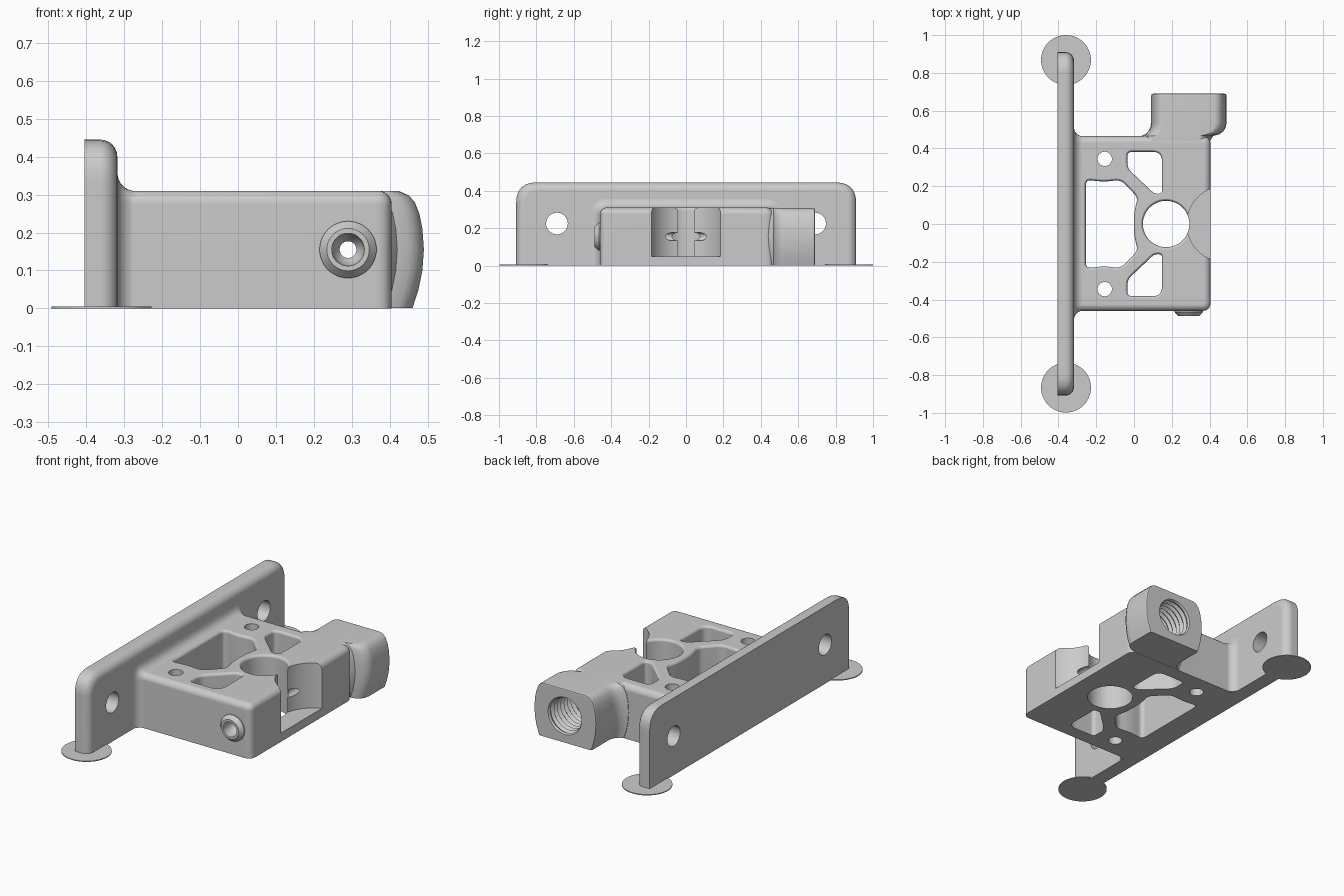
import bpy
import bmesh
from math import sin, cos, pi
from mathutils import Vector

cube = bpy.data.objects.get("Cube")
if cube:
    bpy.data.objects.remove(cube, do_unlink=True)

grey = bpy.data.materials.new("light_grey")
grey.use_nodes = True
COLOUR = (0.6, 0.6, 0.6, 1)
grey.diffuse_color = COLOUR
for node in grey.node_tree.nodes:
    if node.type == 'BSDF_PRINCIPLED':
        node.inputs["Base Color"].default_value = COLOUR


def rounded(corners, steps=6):
    """Closed 2D outline from (u, v, radius) corners."""
    out = []
    for i, (u, v, r) in enumerate(corners):
        p = Vector((u, v))
        if r == 0:
            out.append(p)
            continue
        before = Vector(corners[i - 1][:2]) - p
        after = Vector(corners[(i + 1) % len(corners)][:2]) - p
        a, b = p + before.normalized() * r, p + after.normalized() * r
        for k in range(steps + 1):
            t = k / steps
            out.append(a * (1 - t) ** 2 + p * 2 * t * (1 - t) + b * t * t)
    return out


def grow(outline, d):
    """Move an outline outwards by d."""
    area = sum(p.cross(outline[(i + 1) % len(outline)]) for i, p in enumerate(outline))
    side = 1 if area > 0 else -1
    out = []
    for i, p in enumerate(outline):
        t = (outline[(i + 1) % len(outline)] - outline[i - 1]).normalized()
        out.append(p + Vector((t.y, -t.x)) * d * side)
    return out


def circle(u, v, r, n=48):
    return [Vector((u + r * cos(2 * pi * k / n), v + r * sin(2 * pi * k / n))) for k in range(n)]


def loft(name, axis, stations):
    """Skin 2D outlines placed at positions along an axis."""
    place = {'x': lambda s, p: (s, p.x, p.y),
             'y': lambda s, p: (p.x, s, p.y),
             'z': lambda s, p: (p.x, p.y, s)}[axis]
    bm = bmesh.new()
    rings = [[bm.verts.new(place(s, p)) for p in outline] for s, outline in stations]
    n = len(rings[0])
    for a, b in zip(rings, rings[1:]):
        for i in range(n):
            j = (i + 1) % n
            bm.faces.new((a[i], a[j], b[j], b[i]))
    bm.faces.new(rings[0])
    bm.faces.new(rings[-1])
    bmesh.ops.recalc_face_normals(bm, faces=bm.faces)
    mesh = bpy.data.meshes.new(name)
    bm.to_mesh(mesh)
    bm.free()
    mesh.materials.append(grey)
    obj = bpy.data.objects.new(name, mesh)
    bpy.context.collection.objects.link(obj)
    return obj


def spans(mesh):
    return [max((v.co[i] for v in mesh.vertices), default=0)
            - min((v.co[i] for v in mesh.vertices), default=0) for i in range(3)]


def combine(target, tool, operation='DIFFERENCE'):
    """Apply a boolean, taking the first solver that keeps the part's full extent."""
    mod = target.modifiers.new("join", 'BOOLEAN')
    mod.operation = operation
    mod.object = tool
    before = spans(target.data)
    for solver in ('EXACT', 'MANIFOLD', 'FLOAT'):
        mod.solver = solver
        bpy.context.view_layer.update()
        result = target.evaluated_get(bpy.context.evaluated_depsgraph_get()).data
        if all(b > a - 0.02 for a, b in zip(before, spans(result))):
            bpy.context.view_layer.objects.active = target
            bpy.ops.object.modifier_apply(modifier=mod.name)
            break
    else:
        target.modifiers.remove(mod)
    bpy.data.objects.remove(tool, do_unlink=True)


def quarter(r, end, steps=6):
    """Round-over as (position, inset) pairs finishing at end."""
    return [(end - r + r * sin(k * pi / 2 / steps), r - r * cos(k * pi / 2 / steps))
            for k in range(steps + 1)]


def arch(y0, y1, top, r, bottom=0.0):
    return rounded([(y0, bottom, 0), (y1, bottom, 0), (y1, top, r), (y0, top, r)])


# Mounting plate with rounded outer edge and two screw holes
plate = loft("mounting_plate", 'x',
             [(-0.405, arch(-0.908, 0.91, 0.445, 0.11))]
             + [(x, arch(-0.908 + d, 0.91 - d, 0.445 - d, 0.11 - d * 0.7))
                for x, d in quarter(0.045, -0.318)])
for y in (-0.69, 0.69):
    combine(plate, loft("screw_cutter", 'x', [(x, circle(y, 0.225, 0.058)) for x in (-0.5, -0.2)]))

# Main block with rounded top edges
TOP = 0.31


def block_outline(d):
    x, y0, y1, r = 0.405 - d, -0.46 + d, 0.465 - d, 0.045 - d
    return rounded([(-0.335, y0, 0), (x, y0, r), (x, y1, r), (-0.335, y1, 0)])


body = loft("bracket_body", 'z', [(0, block_outline(0))]
            + [(z, block_outline(d)) for z, d in quarter(0.035, TOP)])

# Fillet where the block meets the plate
fillet = [(-0.345, 0.045), (-0.318, 0.045), (-0.315, 0.03), (-0.308, 0.018),
          (-0.298, 0.008), (-0.285, 0.002), (-0.27, -0.002)]
combine(body, loft("root_fillet", 'x',
                   [(x, arch(-0.46 - g, 0.465 + g, TOP + g, 0.035 + g, 0.001)) for x, g in fillet]),
        'UNION')


# Bulged fitting at the rear, flaring out of the block
def fitting_outline(left, right, drop=0):
    side = [(0.001, 0.03), (0.05, 0.014), (0.1, 0.004), (0.155, 0), (0.21, 0.004),
            (0.25, 0.012), (0.28, 0.024), (0.298, 0.04), (0.309, 0.065)]
    return ([Vector((right - d, min(z, TOP - drop - 0.001))) for z, d in side]
            + [Vector((left + d, min(z, TOP - drop - 0.001))) for z, d in reversed(side)])


flare = [(0.40, 0.03, 0.39, 0), (0.44, 0.03, 0.402, 0), (0.467, 0.04, 0.42, 0),
         (0.475, 0.06, 0.452, 0), (0.49, 0.076, 0.472, 0), (0.51, 0.086, 0.485, 0),
         (0.535, 0.09, 0.49, 0), (0.678, 0.09, 0.49, 0), (0.687, 0.094, 0.486, 0.003),
         (0.69, 0.101, 0.479, 0.008)]
combine(body, loft("rear_fitting", 'y', [(y, fitting_outline(a, b, d)) for y, a, b, d in flare]), 'UNION')

# Conical boss on the front
AX, AZ = 0.29, 0.155
combine(body, loft("front_boss", 'y', [(y, circle(AX, AZ, r)) for y, r in
                                       [(-0.43, 0.075), (-0.466, 0.075), (-0.488, 0.056)]]), 'UNION')


# Windows through the block, softened at the top
def cut_window(outline):
    profile = [(-0.1, 0), (0.295, 0), (0.301, 0.002), (0.307, 0.007), (0.311, 0.014), (0.4, 0.014)]
    combine(body, loft("window_cutter", 'z', [(z, grow(outline, d)) for z, d in profile]))


half = [(-0.255, 0.235, 0.03), (-0.155, 0.222, 0.05), (-0.07, 0.235, 0.035),
        (0.02, 0.14, 0.025), (0.0, 0.06, 0.04)]
cut_window(rounded(half + [(x, -y, r) for x, y, r in reversed(half)]))
tri = [(-0.035, 0.382, 0.025), (0.148, 0.382, 0.05), (0.148, 0.16, 0.018),
       (0.108, 0.16, 0.018), (-0.035, 0.295, 0.03)]
for s in (1, -1):
    cut_window(rounded([(x, y * s, r) for x, y, r in tri]))
    combine(body, loft("pin_cutter", 'z', [(z, circle(-0.155, 0.345 * s, 0.038, 32)) for z in (-0.1, 0.4)]))

# Round bore and the open pocket on the side
cut_window(circle(0.17, 0, 0.123))
combine(body, loft("pocket_cutter", 'z', [(z, circle(0.48, 0, 0.2, 96)) for z in (0.05, 0.4)]))

# Long channel ending in a threaded socket
channel = [(-0.55, 0.045), (-0.46, 0.042), (-0.43, 0.038), (-0.41, 0.022), (0.36, 0.022), (0.37, 0.095)]
PITCH = 0.03
for k in range(10):
    channel += [(0.38 + k * PITCH, 0.095), (0.395 + k * PITCH, 0.108)]
channel += [(0.68, 0.1), (0.695, 0.11), (0.75, 0.11)]
combine(body, loft("channel_cutter", 'y', [(y, circle(AX, AZ, r)) for y, r in channel]))

# Thin round pads under the plate ends
pads = [loft(name, 'z', [(z, circle(-0.36, y, 0.132, 64)) for z in (0, 0.005)])
        for name, y in (("front_pad", -0.866), ("rear_pad", 0.868))]

# Smooth shading with sharp edges kept
for obj in [plate, body] + pads:
    bpy.ops.object.select_all(action='DESELECT')
    obj.select_set(True)
    bpy.context.view_layer.objects.active = obj
    bpy.ops.object.shade_smooth_by_angle(angle=0.6)
    mod = obj.modifiers.new("even_shading", 'WEIGHTED_NORMAL')
    mod.keep_sharp = True
